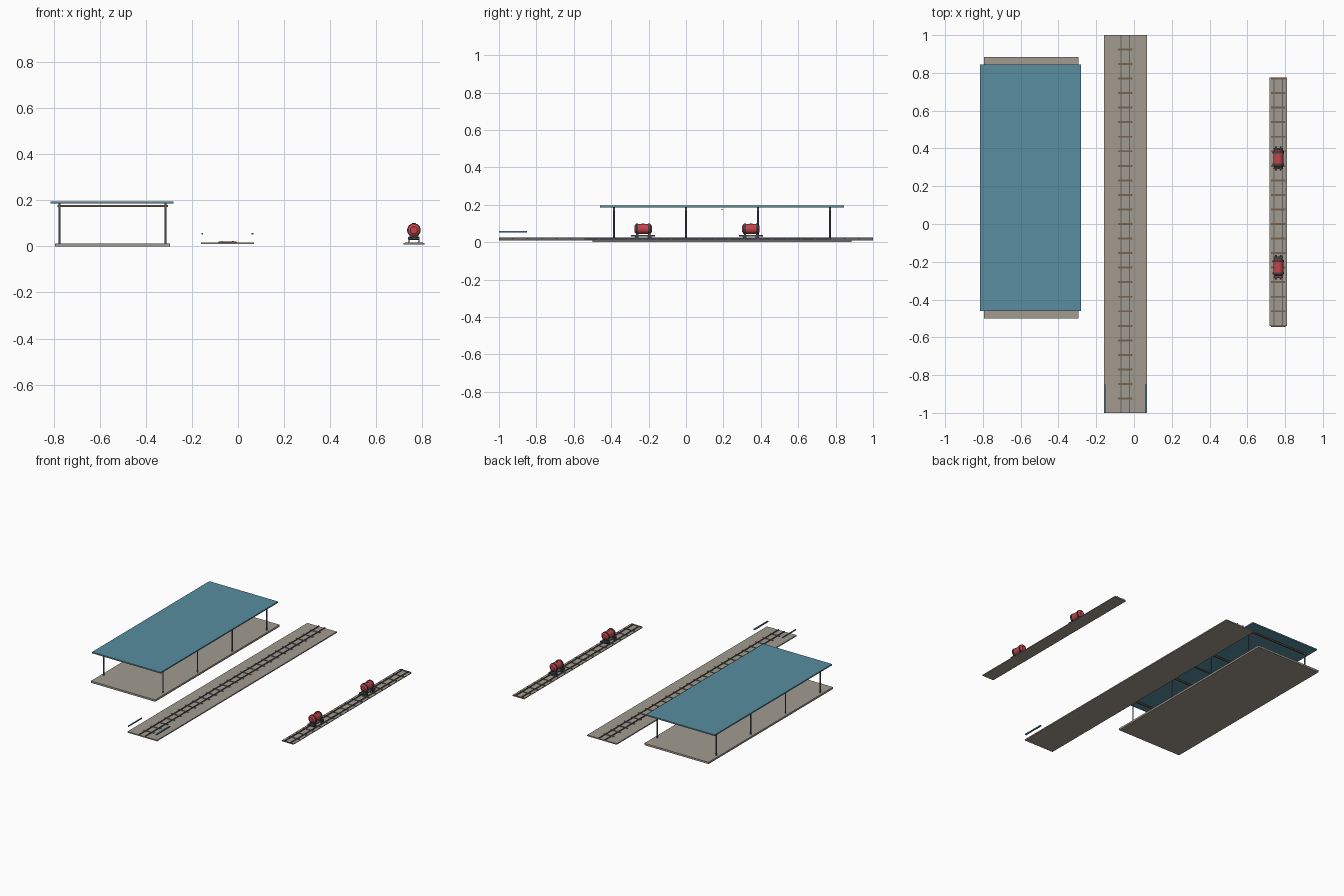
import bpy
import math

cube = bpy.data.objects.get("Cube")
if cube:
    bpy.data.objects.remove(cube, do_unlink=True)


def material(name, colour):
    m = bpy.data.materials.new(name)
    m.use_nodes = True
    m.diffuse_color = (*colour, 1)
    m.node_tree.nodes["Principled BSDF"].inputs["Base Color"].default_value = (*colour, 1)
    return m


CONCRETE = material("warm grey concrete", (0.36, 0.33, 0.28))
BLUE = material("teal blue roofing", (0.10, 0.27, 0.35))
WOOD = material("brown timber", (0.20, 0.12, 0.07))
STEEL = material("blue grey steel", (0.11, 0.13, 0.16))
DARK = material("dark iron", (0.05, 0.06, 0.07))
RED = material("red paint", (0.55, 0.06, 0.07))


def box(name, x, y, z, mat):
    """Box given by its (low, high) range on each axis."""
    bpy.ops.mesh.primitive_cube_add(size=1, location=[sum(r) / 2 for r in (x, y, z)])
    ob = bpy.context.object
    ob.name = name
    ob.scale = [r[1] - r[0] for r in (x, y, z)]
    bpy.ops.object.transform_apply(location=False, rotation=False, scale=True)
    ob.data.materials.append(mat)
    return ob


def around(centre, half):
    return (centre - half, centre + half)


def cylinder(name, centre, radius, depth, mat, axis="Y", sides=24):
    turn = {"X": (0, math.pi / 2, 0), "Y": (math.pi / 2, 0, 0), "Z": (0, 0, 0)}[axis]
    bpy.ops.mesh.primitive_cylinder_add(vertices=sides, radius=radius, depth=depth,
                                        location=centre, rotation=turn)
    ob = bpy.context.object
    ob.name = name
    ob.data.materials.append(mat)
    bpy.ops.object.shade_smooth_by_angle(angle=math.radians(40))
    return ob


# Platform shelter: slab, posts, cross beams and flat roof
box("platform_slab", (-0.795, -0.295), (-0.5, 0.885), (0, 0.013), CONCRETE)
box("shelter_roof", (-0.815, -0.28), (-0.46, 0.845), (0.187, 0.196), BLUE)
for i in range(4):
    y = -0.385 + i * 0.385
    for x in (-0.775, -0.315):
        cylinder("shelter_post", (x, y, 0.1), 0.0045, 0.176, STEEL, "Z", 10)
    box("cross_beam", (-0.785, -0.305), around(y, 0.005), (0.171, 0.180), WOOD)
box("middle_beam", (-0.785, -0.305), around(0.1925, 0.003), (0.173, 0.179), WOOD)


# Tracks: bed, sleepers and two rails
def track(name, bed_x, centre, y, base, top, first, last):
    box(name + "_bed", bed_x, y, (base, top), CONCRETE)
    for i in range(first, last + 1):
        box(name + "_sleeper", around(centre, 0.039), around(i * 0.077, 0.005),
            (top - 0.002, top + 0.003), WOOD)
    for side in (-1, 1):
        box(name + "_rail", around(centre + side * 0.023, 0.0025), y,
            (top - 0.001, top + 0.006), STEEL)


track("main_track", (-0.16, 0.07), -0.046, (-1, 1), 0.01, 0.018, -12, 12)
track("siding", (0.718, 0.81), 0.764, (-0.54, 0.775), 0.009, 0.014, -7, 10)

# Raised side bars at the front of the main track
for x, half in ((-0.155, 0.003), (0.063, 0.005)):
    box("side_bar", around(x, half), (-1, -0.85), (0.052, 0.059), BLUE)


# Tank wagons
def wagon(y):
    x, z = 0.764, 0.071
    cylinder("tank_body", (x, y, z), 0.0265, 0.078, RED)
    for side in (-1, 1):
        # Domed tank end
        bpy.ops.mesh.primitive_cone_add(vertices=24, radius1=0.0265, radius2=0.015, depth=0.008,
                                        location=(x, y + side * 0.043, z),
                                        rotation=(-side * math.pi / 2, 0, 0))
        cap = bpy.context.object
        cap.name = "tank_end"
        cap.data.materials.append(RED)
        cylinder("tank_band", (x, y + side * 0.032, z), 0.0295, 0.010, DARK)
        box("tank_saddle", around(x, 0.02), around(y + side * 0.032, 0.006),
            (0.036, 0.058), DARK)
        box("end_beam", around(x, 0.025), around(y + side * 0.052, 0.004),
            (0.030, 0.040), DARK)
        for across in (-1, 1):
            cylinder("buffer", (x + across * 0.014, y + side * 0.059, 0.035),
                     0.004, 0.010, STEEL, "Y", 10)
            cylinder("wheel", (x + across * 0.022, y + side * 0.034, 0.029),
                     0.010, 0.004, DARK, "X", 16)
        cylinder("axle", (x, y + side * 0.034, 0.029), 0.002, 0.044, DARK, "X", 8)
    box("wagon_frame", around(x, 0.019), around(y, 0.055), (0.032, 0.039), STEEL)
    cylinder("filler_hatch", (x, y, 0.098), 0.008, 0.006, RED, "Z", 12)


for wagon_y in (0.347, -0.229):
    wagon(wagon_y)
